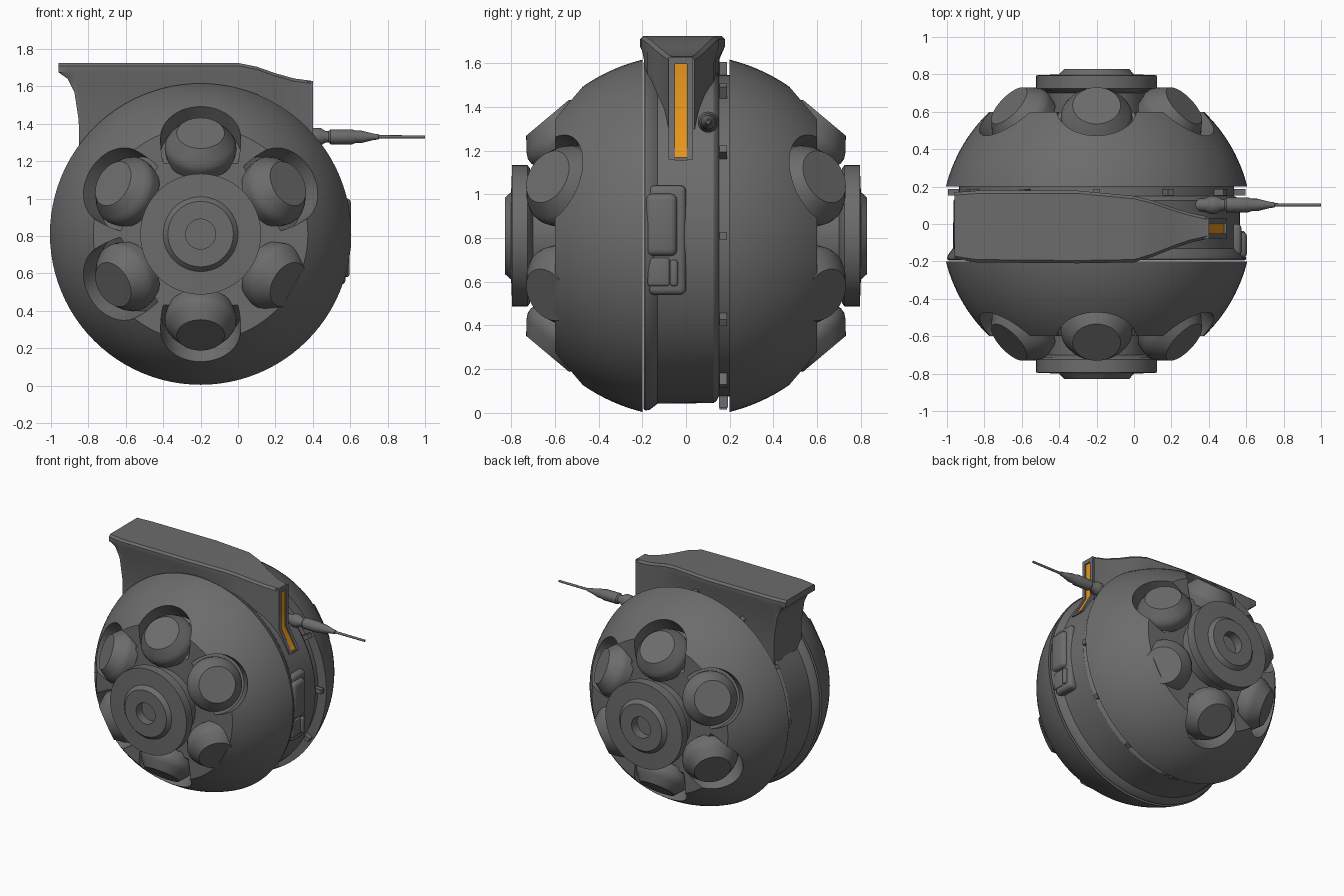
import bpy, bmesh, math
from mathutils import Matrix, Vector

if "Cube" in bpy.data.objects:
    bpy.data.objects.remove(bpy.data.objects["Cube"])

CX, CZ, R = -0.2, 0.81, 0.83          # ball centre and radius
PI = math.pi


def material(name, rgb):
    m = bpy.data.materials.new(name)
    m.diffuse_color = (*rgb, 1)
    m.use_nodes = True
    m.node_tree.nodes["Principled BSDF"].inputs["Base Color"].default_value = m.diffuse_color
    return m


GREY = material("dark_grey", (0.15, 0.15, 0.15))
ORANGE = material("amber_lamp", (0.80, 0.30, 0.01))


def finish(name, bm, mat, matrix=Matrix()):
    bmesh.ops.remove_doubles(bm, verts=bm.verts, dist=1e-5)
    bm.transform(matrix)
    bmesh.ops.recalc_face_normals(bm, faces=bm.faces)
    me = bpy.data.meshes.new(name)
    bm.to_mesh(me)
    bm.free()
    me.materials.append(mat)
    ob = bpy.data.objects.new(name, me)
    bpy.context.collection.objects.link(ob)
    return ob


def loft(name, rings, mat, matrix=Matrix(), caps=True, wrap=False):
    bm = bmesh.new()
    vs = [[bm.verts.new(p) for p in ring] for ring in rings]
    n = len(vs[0])
    pairs = list(zip(vs, vs[1:])) + ([(vs[-1], vs[0])] if wrap else [])
    for a, b in pairs:
        for i in range(n):
            j = (i + 1) % n
            bm.faces.new((a[i], a[j], b[j], b[i]))
    if caps and not wrap:
        bm.faces.new(vs[0])
        bm.faces.new(vs[-1])
    return finish(name, bm, mat, matrix)


def lathe(name, profile, mat, matrix=Matrix(), n=48):
    """Turn (radius, height) points around local z; ends are capped."""
    rings = [[(r * math.cos(2 * PI * i / n), r * math.sin(2 * PI * i / n), h)
              for i in range(n)] for r, h in profile]
    return loft(name, rings, mat, matrix)


def box(name, centre, size, bevel=0.0, mat=GREY, matrix=Matrix()):
    bm = bmesh.new()
    bmesh.ops.create_cube(bm, size=1, matrix=Matrix.Translation(centre) @ Matrix.Diagonal((*size, 1)))
    if bevel:
        bmesh.ops.bevel(bm, geom=bm.edges[:], offset=bevel, segments=3, profile=0.5, affect='EDGES')
    return finish(name, bm, mat, matrix)


def strip(name, profile, y0, y1, mat):
    """Extrude an (x, z) outline along y."""
    return loft(name, [[(x, y, z) for x, z in profile] for y in (y0, y1)], mat)


CENTRE = Matrix.Translation((CX, 0, CZ))

# Two side shells, each with six thruster wells, six nozzles and a hub
for s, side in ((-1, "front"), (1, "back")):
    M = CENTRE @ Matrix.Rotation(-s * PI / 2, 4, 'X')
    arc = [0.2 + 0.4 * i / 14 for i in range(15)]
    shell = lathe(side + "_shell", [(math.sqrt(R * R - h * h), h) for h in arc], GREY, M, 96)
    cutters = []
    for k in range(6):
        P = (M @ Matrix.Rotation(math.radians(30 + 60 * k), 4, 'Z')
             @ Matrix.Translation((0.54, 0, 0.633)) @ Matrix.Rotation(math.radians(50), 4, 'Y'))
        cut = lathe("well_cutter", [(0.214, -0.145), (0.214, 0.3)], GREY, P)
        cut.hide_render = True
        mod = shell.modifiers.new("well", 'BOOLEAN')
        mod.operation, mod.solver, mod.object = 'DIFFERENCE', 'EXACT', cut
        cutters.append(cut)
        lathe(f"{side}_nozzle_{k + 1}",
              [(0.18, -0.17), (0.192, -0.11), (0.19, -0.085), (0.175, -0.058), (0.128, 0)], GREY, P)
    bpy.context.view_layer.update()
    dg = bpy.context.evaluated_depsgraph_get()
    cut_mesh = bpy.data.meshes.new_from_object(shell.evaluated_get(dg))
    shell.modifiers.clear()
    shell.data = cut_mesh
    for c in cutters:
        bpy.data.objects.remove(c)
    # hub with a stepped disc and a central hole
    lathe(side + "_hub", [(0.26, 0.55), (0.26, 0.70), (0.31, 0.715), (0.323, 0.725), (0.323, 0.795),
                          (0.20, 0.80), (0.175, 0.828), (0.08, 0.828), (0.08, 0.76)], GREY, M, 64)

# Middle ring between the shells, with a recessed groove
lathe("middle_ring", [(0.79, -0.195), (0.80, -0.187), (0.795, -0.165), (0.768, -0.13), (0.765, 0.125),
                      (0.755, 0.14), (0.735, 0.15), (0.735, 0.21)],
      GREY, CENTRE @ Matrix.Rotation(-PI / 2, 4, 'X'), 96)

# Clips around the groove
for k in range(12):
    box(f"groove_clip_{k + 1}", (0.765, 0.17, 0), (0.06, 0.035, 0.035),
        matrix=CENTRE @ Matrix.Rotation(k * PI / 6, 4, 'Y'))
box("bottom_clip", (CX, 0.172, 0.075), (0.12, 0.04, 0.10))

# Top fin: x, top height, side limits, underside height
sections = [(-0.96, 1.725, -0.185, 0.17, 1.675), (-0.91, 1.725, -0.195, 0.173, 1.64),
            (-0.875, 1.725, -0.20, 0.175, 1.57), (-0.852, 1.725, -0.203, 0.177, 1.42),
            (-0.845, 1.725, -0.205, 0.178, 1.15), (-0.3, 1.725, -0.21, 0.178, 1.15),
            (0.0, 1.725, -0.205, 0.15, 1.15), (0.1, 1.705, -0.175, 0.125, 1.15),
            (0.2, 1.67, -0.135, 0.09, 1.15), (0.3, 1.642, -0.10, 0.06, 1.15),
            (0.39, 1.63, -0.08, 0.04, 1.20)]
rings = []
for x, top, y0, y1, low in sections:
    c, half = (y0 + y1) / 2, (y1 - y0) / 2
    body = min(half, 0.165)
    a, b = max(low, top - 0.05), max(low, top - 0.11)
    edge = [(half - 0.015, top), (half, top - 0.015), (half, a), (body, b), (body, low)]
    rings.append([(x, c + w, z) for w, z in edge] + [(x, c - w, z) for w, z in reversed(edge)])
loft("top_fin", rings, GREY)

# Rounded vent bars under the fin's overhang
for i, y in enumerate((-0.095, 0.075)):
    box(f"vent_bar_{i + 1}", (-0.80, y, 1.36), (0.10, 0.10, 0.38), 0.03)

# Lamp strip down the fin's end and onto the ring, with its frame
strip("lamp_strip", [(0.37, 1.595), (0.394, 1.595), (0.394, 1.32), (0.482, 1.17), (0.43, 1.17), (0.37, 1.27)],
      -0.05, 0.004, ORANGE)
rail = [(0.37, 1.628), (0.402, 1.628), (0.402, 1.325), (0.494, 1.158), (0.43, 1.158), (0.37, 1.27)]
strip("lamp_frame_front", rail, -0.079, -0.05, GREY)
strip("lamp_frame_back", rail, 0.004, 0.033, GREY)
box("lamp_frame_top", (0.388, -0.023, 1.612), (0.028, 0.06, 0.032))
box("lamp_frame_bottom", (0.465, -0.023, 1.162), (0.058, 0.06, 0.014))

# Antenna, turned around the x direction
lathe("antenna", [(0.03, 0.28), (0.035, 0.38), (0.048, 0.405), (0.048, 0.44), (0.03, 0.47), (0.03, 0.485),
                  (0.04, 0.495), (0.04, 0.61), (0.033, 0.63), (0.033, 0.66), (0.018, 0.72),
                  (0.014, 0.75), (0.009, 0.755), (0.008, 1.0)],
      GREY, Matrix.Translation((0, 0.102, 1.33)) @ Matrix.Rotation(PI / 2, 4, 'Y'), 24)

# Side module: base plate, upper housing, lower block and latch
box("module_base", (0.525, -0.085, 0.79), (0.10, 0.17, 0.50), 0.025)
box("module_housing", (0.55, -0.112, 0.86), (0.11, 0.143, 0.285), 0.03)
box("module_lower_block", (0.54, -0.125, 0.645), (0.09, 0.10, 0.13), 0.012)
box("module_latch", (0.545, -0.055, 0.64), (0.10, 0.035, 0.12), 0.012)

# Smooth shading with sharp edges kept
bpy.ops.object.select_all(action='DESELECT')
for ob in bpy.context.scene.objects:
    ob.select_set(True)
    bpy.context.view_layer.objects.active = ob
bpy.ops.object.shade_smooth_by_angle(angle=math.radians(32))
